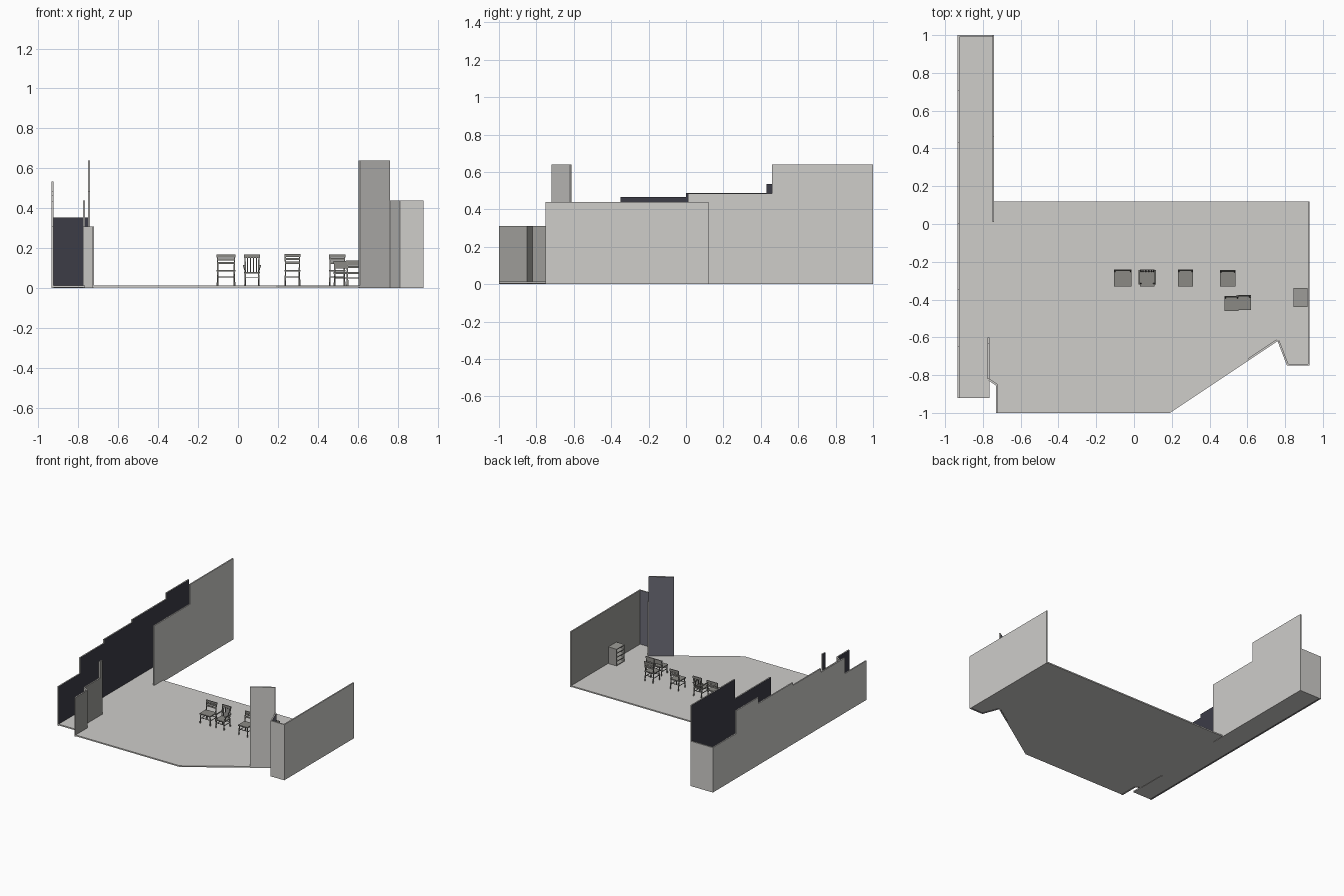
import bpy, bmesh
from mathutils import Vector

if "Cube" in bpy.data.objects:
    bpy.data.objects.remove(bpy.data.objects["Cube"])


def material(name, rgb):
    m = bpy.data.materials.new(name)
    m.diffuse_color = (*rgb, 1)
    m.use_nodes = True
    m.node_tree.nodes["Principled BSDF"].inputs["Base Color"].default_value = m.diffuse_color
    return m


LIGHT = material("light plaster", (0.62, 0.61, 0.59))
DARK = material("dark navy paint", (0.045, 0.045, 0.062))
GREY = material("mid grey paint", (0.34, 0.335, 0.315))
SLATE = material("slate paint", (0.15, 0.15, 0.185))
WOOD = material("grey wood", (0.26, 0.255, 0.235))
FLOOR = 0.013


def finish(bm, name, mats):
    bmesh.ops.recalc_face_normals(bm, faces=bm.faces)
    me = bpy.data.meshes.new(name)
    bm.to_mesh(me)
    bm.free()
    for m in mats:
        me.materials.append(m)
    ob = bpy.data.objects.new(name, me)
    bpy.context.collection.objects.link(ob)
    return ob


def prism(bm, points, offset):
    face = bm.faces.new([bm.verts.new(p) for p in points])
    out = bmesh.ops.extrude_face_region(bm, geom=[face])
    moved = [v for v in out["geom"] if isinstance(v, bmesh.types.BMVert)]
    bmesh.ops.translate(bm, verts=moved, vec=offset)


def beam(bm, a, b, wx, wy):
    """Slanted bar: horizontal section wx by wy at a and at b."""
    rings = []
    for x, y, z in (a, b):
        rings.append([bm.verts.new((x + sx * wx / 2, y + sy * wy / 2, z))
                      for sx, sy in ((-1, -1), (1, -1), (1, 1), (-1, 1))])
    lo, hi = rings
    bm.faces.new(lo[::-1])
    bm.faces.new(hi)
    for i in range(4):
        j = (i + 1) % 4
        bm.faces.new((lo[i], lo[j], hi[j], hi[i]))


def box(bm, x0, x1, y0, y1, z0, z1):
    beam(bm, ((x0 + x1) / 2, (y0 + y1) / 2, z0), ((x0 + x1) / 2, (y0 + y1) / 2, z1), x1 - x0, y1 - y0)


def wall(name, p, q, steps, left, right, t=0.01):
    """Wall from p to q, thickened to the left; steps are (end distance, height)."""
    p, q = Vector((*p, 0)), Vector((*q, 0))
    d = (q - p).normalized()
    n = Vector((-d.y, d.x, 0))
    if not isinstance(steps, list):
        steps = [((q - p).length, steps)]
    prof, s0 = [(0, 0)], 0
    for s1, h in steps:
        prof += [(s0, h), (s1, h)]
        s0 = s1
    prof.append((s0, 0))
    bm = bmesh.new()
    prism(bm, [p + d * s + Vector((0, 0, z)) for s, z in prof], n * t)
    bmesh.ops.recalc_face_normals(bm, faces=bm.faces)
    for f in bm.faces:
        side = f.normal.dot(n)
        f.material_index = 1 if side > 0.9 else 2 if side < -0.9 else 0
    finish(bm, name, [LIGHT, left, right])


# Floor slab of corridor and room
bm = bmesh.new()
outline = [(-0.935, -0.92), (-0.765, -0.92), (-0.765, -0.82), (-0.72, -0.85), (-0.72, -1),
           (0.19, -1), (0.76, -0.62), (0.81, -0.75), (0.93, -0.75), (0.93, 0.12),
           (-0.74, 0.12), (-0.74, 1), (-0.935, 1)]
prism(bm, [(x, y, 0.003) for x, y in outline], (0, 0, FLOOR - 0.003))
finish(bm, "floor", [LIGHT])

# Corridor walls
wall("corridor_left_wall", (-0.935, 1), (-0.935, -0.92),
     [(0.29, 0.355), (0.57, 0.535), (1.0, 0.487), (1.35, 0.465), (1.65, 0.435), (1.92, 0.31)],
     DARK, LIGHT)
wall("corridor_end_wall", (-0.74, 1), (-0.935, 1), 0.355, DARK, LIGHT)
wall("corridor_right_wall", (-0.74, 0.01), (-0.74, 1), [(0.45, 0.485), (0.99, 0.64)], DARK, LIGHT)

# Front left wall pieces
wall("entry_wall_front", (-0.72, -1), (-0.72, -0.85), 0.31, DARK, GREY)
wall("entry_wall_corner", (-0.72, -0.85), (-0.765, -0.82), 0.31, LIGHT, GREY)
wall("entry_wall_back", (-0.765, -0.82), (-0.765, -0.6), [(0.185, 0.31), (0.22, 0.44)], DARK, GREY)

# Room walls on the right
wall("diagonal_pier", (0.61, -0.72), (0.76, -0.62), 0.64, SLATE, LIGHT)
wall("recess_side_wall", (0.76, -0.62), (0.81, -0.75), 0.44, SLATE, LIGHT)
wall("recess_front_wall", (0.81, -0.75), (0.93, -0.75), 0.44, SLATE, LIGHT)
wall("room_right_wall", (0.93, -0.75), (0.93, 0.12), 0.44, GREY, LIGHT)


def chair(name, x0, x1, y0, y1, top, seat, slats=False):
    """Chair facing -y, with ladder back, or vertical slats and arms."""
    bm = bmesh.new()
    cx, w = (x0 + x1) / 2, (x1 - x0) / 2
    in_w = w * (0.8 if slats else 0.88)
    yb, leg = y1 - 0.012, 0.006
    box(bm, cx - in_w - 0.003, cx + in_w + 0.003, y0, yb + 0.004, seat - 0.008, seat)
    mid = FLOOR + (seat - FLOOR) * 0.45
    for s in (-1, 1):
        lx = cx + s * (in_w - 0.003)
        # legs, raked back post and side rung
        beam(bm, (lx + s * 0.003, y0 + 0.006, FLOOR), (lx, y0 + 0.009, seat - 0.004), leg, leg)
        beam(bm, (lx, y1 - 0.004, FLOOR), (lx, yb, seat), leg, leg)
        beam(bm, (lx, yb, seat), (lx + s * 0.002, y1 - 0.003, top), leg, leg)
        box(bm, lx - 0.002, lx + 0.002, y0 + 0.008, yb, mid, mid + 0.004)
        if slats:
            ax = cx + s * (w - 0.003)
            box(bm, ax - 0.004, ax + 0.004, y0 + 0.01, y1 - 0.004, seat + 0.028, seat + 0.033)
            beam(bm, (lx, y0 + 0.016, seat - 0.004), (ax, y0 + 0.016, seat + 0.03), 0.005, 0.005)
    # cross rungs
    for y in (y0 + 0.008, yb):
        box(bm, cx - in_w, cx + in_w, y - 0.002, y + 0.002, mid + 0.006, mid + 0.010)
    # back
    h = top - seat
    box(bm, cx - in_w - 0.003, cx + in_w + 0.003, y1 - 0.007, y1, top - h * 0.2, top)
    if slats:
        for i in range(4):
            sx = cx + (i - 1.5) * in_w * 0.42
            beam(bm, (sx, yb, seat), (sx, y1 - 0.004, top - h * 0.15), 0.007, 0.003)
    else:
        for k in (0.45, 0.68):
            y = yb + (y1 - 0.003 - yb) * k
            box(bm, cx - in_w, cx + in_w, y - 0.002, y + 0.002, seat + h * k - 0.006, seat + h * k + 0.006)
    finish(bm, name, [WOOD])


# Row of chairs and the pair in front
chair("chair_1", -0.11, -0.01, -0.33, -0.24, 0.168, 0.092)
chair("armchair", 0.025, 0.115, -0.33, -0.24, 0.17, 0.082, slats=True)
chair("chair_2", 0.23, 0.315, -0.33, -0.24, 0.172, 0.092)
chair("chair_3", 0.453, 0.54, -0.33, -0.243, 0.17, 0.092)
chair("chair_4", 0.477, 0.555, -0.46, -0.38, 0.135, 0.08)
chair("chair_5", 0.54, 0.62, -0.455, -0.375, 0.138, 0.08)

# Shelf cabinet, open towards the room
bm = bmesh.new()
X0, X1, Y0, Y1, TOP, T = 0.845, 0.918, -0.44, -0.34, 0.145, 0.006
box(bm, X1 - T, X1, Y0, Y1, FLOOR, TOP)
for y in (Y0, Y1 - T):
    box(bm, X0, X1 - T, y, y + T, FLOOR, TOP)
for i in range(5):
    z = FLOOR + i * (TOP - FLOOR - T) / 4
    box(bm, X0, X1 - T, Y0 + T, Y1 - T, z, z + T)
finish(bm, "shelf_cabinet", [GREY])
